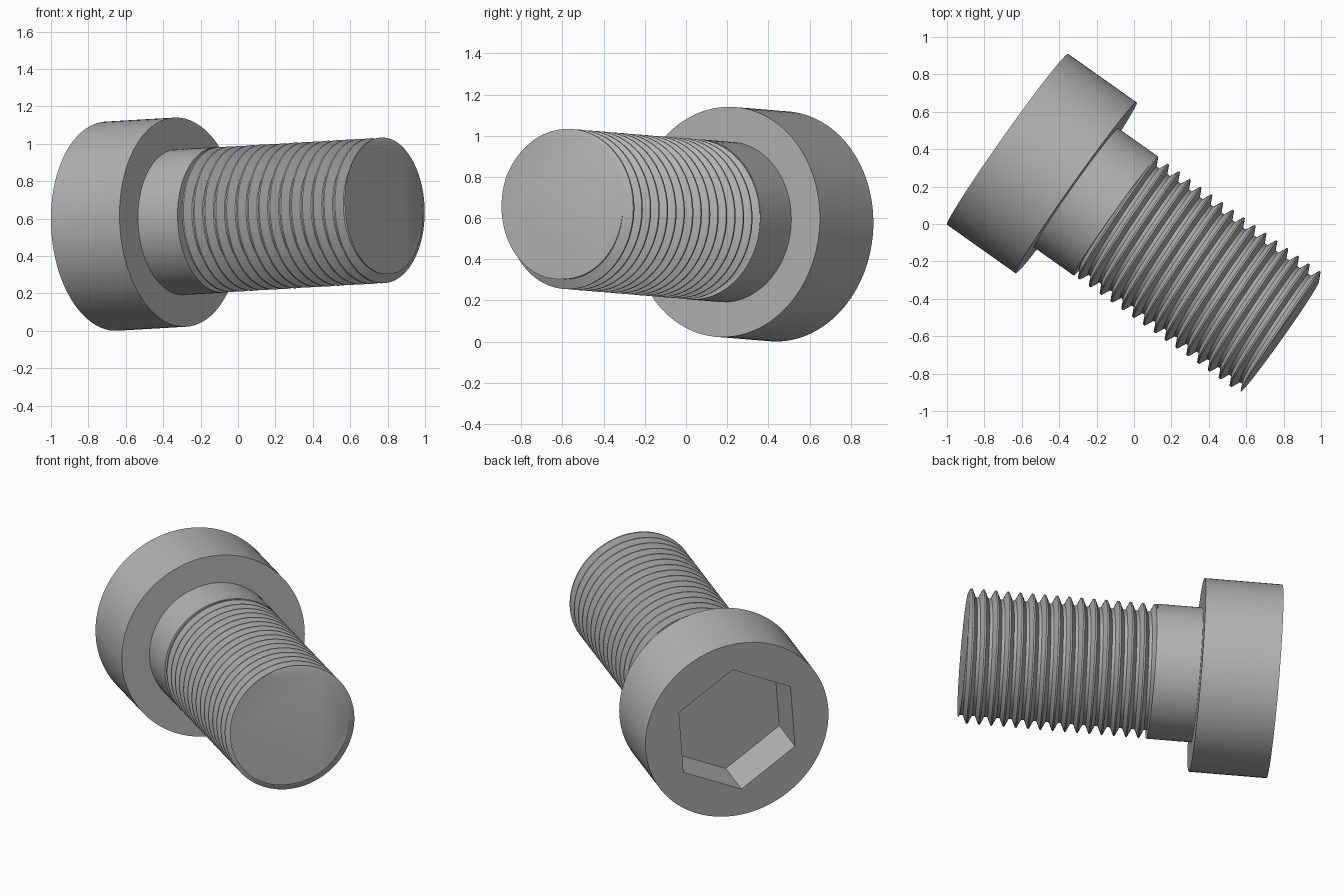
import bpy, bmesh, math
from mathutils import Matrix, Vector

cube = bpy.data.objects.get("Cube")
if cube:
    bpy.data.objects.remove(cube, do_unlink=True)

SEGMENTS = 96
HEAD_RADIUS, HEAD_LENGTH = 0.56, 0.45
SOCKET_RADIUS, SOCKET_DEPTH = 0.395, 0.27
SOCKET_TURN = math.radians(25)
SHANK_RADIUS, SHANK_END = 0.39, 0.71
ROOT_RADIUS, BOLT_LENGTH, PITCH = 0.343, 1.80, 0.071
CREST_ANGLE = math.radians(-45)

# Frame of the tilted bolt: its local z runs from the head to the tip
axis = Vector((0.816, -0.578, 0.0475)).normalized()
side = Vector((axis.y, -axis.x, 0)).normalized()
frame = Matrix((side, axis.cross(side), axis)).transposed().to_4x4()
frame.translation = (-0.676, 0.453, 0.56)

steel = bpy.data.materials.new("grey steel")
steel.use_nodes = True
steel.diffuse_color = (0.45, 0.45, 0.45, 1)
steel.node_tree.nodes["Principled BSDF"].inputs["Base Color"].default_value = steel.diffuse_color


def polar(radius, angle, z):
    return (radius * math.cos(angle), radius * math.sin(angle), z)


def finish(name, bm):
    """Turn a bmesh into a placed, smooth-shaded steel part."""
    bmesh.ops.recalc_face_normals(bm, faces=bm.faces)
    mesh = bpy.data.meshes.new(name)
    bm.to_mesh(mesh)
    bm.free()
    mesh.materials.append(steel)
    obj = bpy.data.objects.new(name, mesh)
    obj.matrix_world = frame
    bpy.context.collection.objects.link(obj)
    bpy.ops.object.select_all(action='DESELECT')
    obj.select_set(True)
    bpy.context.view_layer.objects.active = obj
    bpy.ops.object.shade_smooth_by_angle(angle=math.radians(30))


def loft(name, rings):
    """Join rings of (radius function, height) and cap both ends."""
    bm = bmesh.new()
    angles = [SOCKET_TURN + math.tau * i / SEGMENTS for i in range(SEGMENTS)]
    loops = [[bm.verts.new(polar(radius(a), a, z)) for a in angles] for radius, z in rings]
    for low, high in zip(loops, loops[1:]):
        for i in range(SEGMENTS):
            j = (i + 1) % SEGMENTS
            bm.faces.new((low[i], low[j], high[j], high[i]))
    bm.faces.new(loops[0])
    bm.faces.new(loops[-1])
    finish(name, bm)


def circle(radius):
    return lambda angle: radius


def hexagon(angle):
    sector = math.pi / 3
    within = (angle - SOCKET_TURN + 1e-9) % sector - sector / 2
    return SOCKET_RADIUS * math.cos(sector / 2) / math.cos(within)


# Head with its hexagonal socket
loft("head", [(circle(HEAD_RADIUS), HEAD_LENGTH), (circle(HEAD_RADIUS), 0),
              (hexagon, 0), (hexagon, SOCKET_DEPTH)])

# Plain shank
loft("shank", [(circle(SHANK_RADIUS), HEAD_LENGTH), (circle(SHANK_RADIUS), SHANK_END)])


# Helical thread: narrow flat crests, sloped flanks and wider flat roots
def thread_radius(z, angle):
    turn = (z - BOLT_LENGTH) / PITCH - (angle - CREST_ANGLE) / math.tau
    from_crest = abs((turn + 0.5) % 1 - 0.5)
    depth = min(max((from_crest - 1 / 16) / (5 / 16), 0), 1)
    return SHANK_RADIUS - 0.001 - depth * (SHANK_RADIUS - ROOT_RADIUS)


start = SHANK_END - 0.02
turns = math.ceil((BOLT_LENGTH - start) / PITCH) + 2
rows = [k + f for k in range(-turns, 3) for f in (-1 / 16, 1 / 16, 3 / 8, 5 / 8)]
bm = bmesh.new()
columns = []
for i in range(SEGMENTS + 1):
    angle = math.tau * i / SEGMENTS
    column = []
    for row in rows:
        z = BOLT_LENGTH + PITCH * (row + (angle - CREST_ANGLE) / math.tau)
        z = min(max(z, start), BOLT_LENGTH)
        column.append(bm.verts.new(polar(thread_radius(z, angle), angle, z)))
    columns.append(column)
for a, b in zip(columns, columns[1:]):
    for k in range(len(rows) - 1):
        bm.faces.new((a[k], b[k], b[k + 1], a[k + 1]))
bmesh.ops.remove_doubles(bm, verts=bm.verts, dist=1e-5)
loose = [e for e in bm.edges if not e.link_faces]
bmesh.ops.delete(bm, geom=loose, context='EDGES')
bmesh.ops.holes_fill(bm, edges=[e for e in bm.edges if e.is_boundary], sides=0)
finish("thread", bm)
